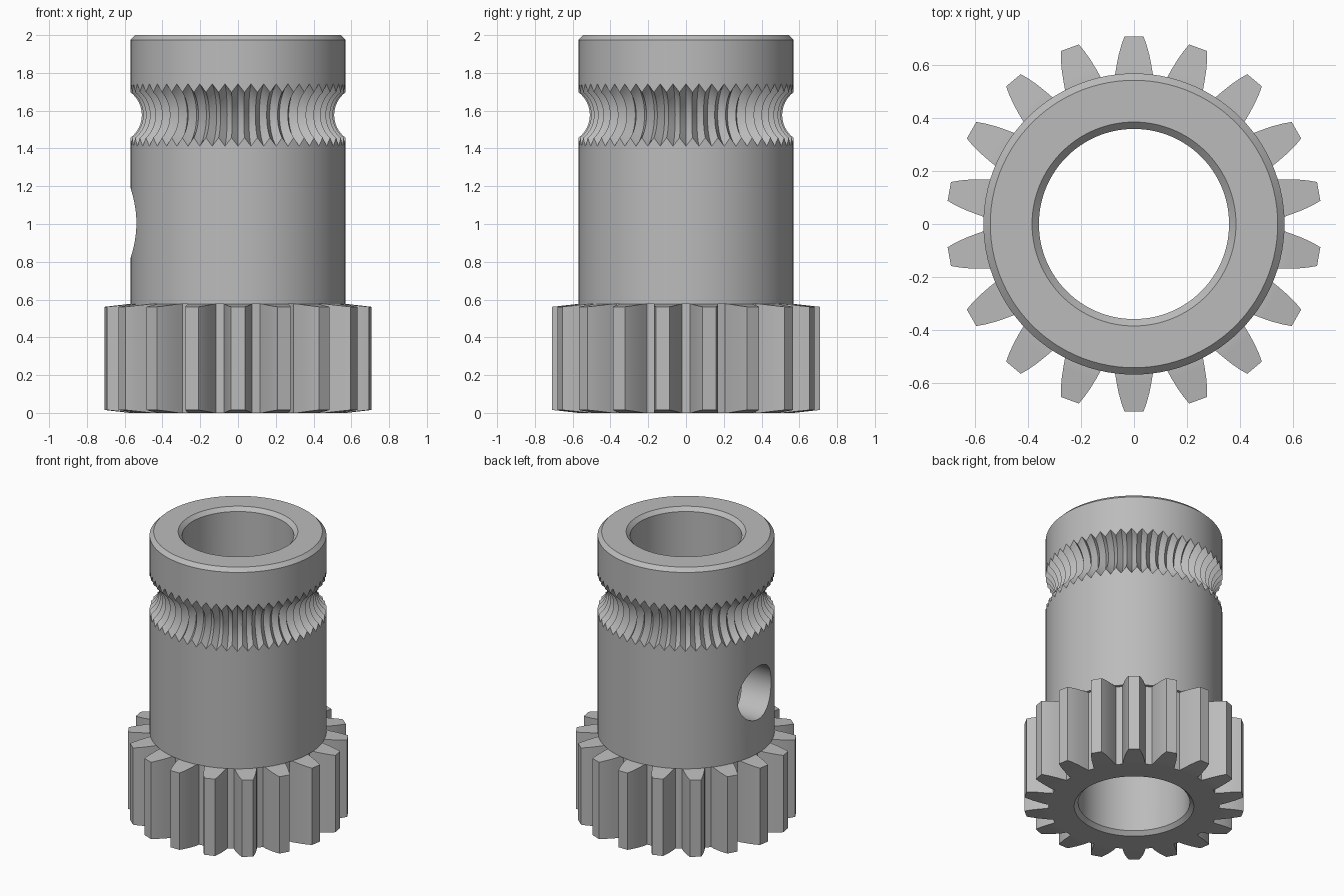
import bpy, bmesh
from math import pi, sin, cos, sqrt, asin, radians

cube = bpy.data.objects.get("Cube")
if cube:
    bpy.data.objects.remove(cube)

# One plain steel colour
STEEL = (0.5, 0.5, 0.5, 1)
steel = bpy.data.materials.new("steel grey")
steel.use_nodes = True
steel.diffuse_color = STEEL
steel.node_tree.nodes["Principled BSDF"].inputs["Base Color"].default_value = STEEL

OUTER, BORE, ROOT = 0.57, 0.36, 0.55
HEIGHT, GEAR_TOP, CHAMFER = 2.0, 0.577, 0.026
GROOVE_Z, GROOVE_CENTRE = 1.577, 0.66
SERRATIONS, TEETH = 52, 18


def add_object(name, bm):
    bmesh.ops.recalc_face_normals(bm, faces=bm.faces)
    mesh = bpy.data.meshes.new(name)
    bm.to_mesh(mesh)
    bm.free()
    mesh.materials.append(steel)
    obj = bpy.data.objects.new(name, mesh)
    bpy.context.collection.objects.link(obj)
    return obj


def activate(obj):
    bpy.ops.object.select_all(action='DESELECT')
    obj.select_set(True)
    bpy.context.view_layer.objects.active = obj


def groove_arc(radius, steps=16):
    """Points of a round groove, from its lower rim to its upper rim."""
    reach = asin(sqrt(radius ** 2 - (GROOVE_CENTRE - OUTER) ** 2) / radius)
    angles = [reach * (2 * k / steps - 1) for k in range(steps + 1)]
    return [(GROOVE_CENTRE - radius * cos(a), GROOVE_Z + radius * sin(a)) for a in angles]


def body_profile(groove_radius):
    lower = [(BORE, CHAMFER), (BORE + CHAMFER, 0), (ROOT, 0),
             (ROOT, GEAR_TOP), (OUTER, GEAR_TOP)]
    upper = [(OUTER, HEIGHT - CHAMFER), (OUTER - CHAMFER, HEIGHT),
             (BORE + CHAMFER, HEIGHT), (BORE, HEIGHT - CHAMFER)]
    return lower + groove_arc(groove_radius) + upper


# Sleeve: a turned body whose groove alternates between ridge and valley
bm = bmesh.new()
profiles = [body_profile(0.188), body_profile(0.15)]
count = 2 * SERRATIONS
rings = []
for i in range(count):
    a = 2 * pi * i / count
    rings.append([bm.verts.new((r * cos(a), r * sin(a), z)) for r, z in profiles[i % 2]])
for i in range(count):
    here, there = rings[i], rings[(i + 1) % count]
    for j in range(len(here)):
        bm.faces.new((here[j - 1], there[j - 1], there[j], here[j]))
sleeve = add_object("sleeve", bm)

# Set screw hole through the right wall only
bpy.ops.mesh.primitive_cylinder_add(vertices=64, radius=0.188, depth=0.6,
                                    location=(-0.5, 0, 1.005), rotation=(0, pi / 2, 0))
cutter = bpy.context.object
cutter.name = "screw_hole_cutter"
cutter.hide_render = True
cutter.data.materials.append(steel)
activate(sleeve)
cut = sleeve.modifiers.new("screw_hole", 'BOOLEAN')
cut.operation = 'DIFFERENCE'
cut.solver = 'EXACT'
cut.object = cutter
bpy.ops.object.modifier_apply(modifier=cut.name)
bpy.data.objects.remove(cutter)

# Gear teeth: (radius, half width) rows, with slightly sloped ends
FLANK = [(0.543, 0.075), (0.57, 0.071), (0.60, 0.066),
         (0.64, 0.058), (0.68, 0.047), (0.71, 0.036)]
bm = bmesh.new()
for t in range(TEETH):
    a = pi / 2 + 2 * pi * t / TEETH
    rows = []
    for r, w in FLANK:
        slope = max(0, r - OUTER) * 0.11
        corners = [(-w, slope), (w, slope), (w, GEAR_TOP - slope), (-w, GEAR_TOP - slope)]
        rows.append([bm.verts.new((r * cos(a) - s * sin(a), r * sin(a) + s * cos(a), z))
                     for s, z in corners])
    for inner, outer in zip(rows, rows[1:]):
        for j in range(4):
            bm.faces.new((inner[j - 1], inner[j], outer[j], outer[j - 1]))
    bm.faces.new(rows[0])
    bm.faces.new(rows[-1])
teeth = add_object("gear_teeth", bm)

for obj in (sleeve, teeth):
    activate(obj)
    bpy.ops.object.shade_smooth_by_angle(angle=radians(25))
